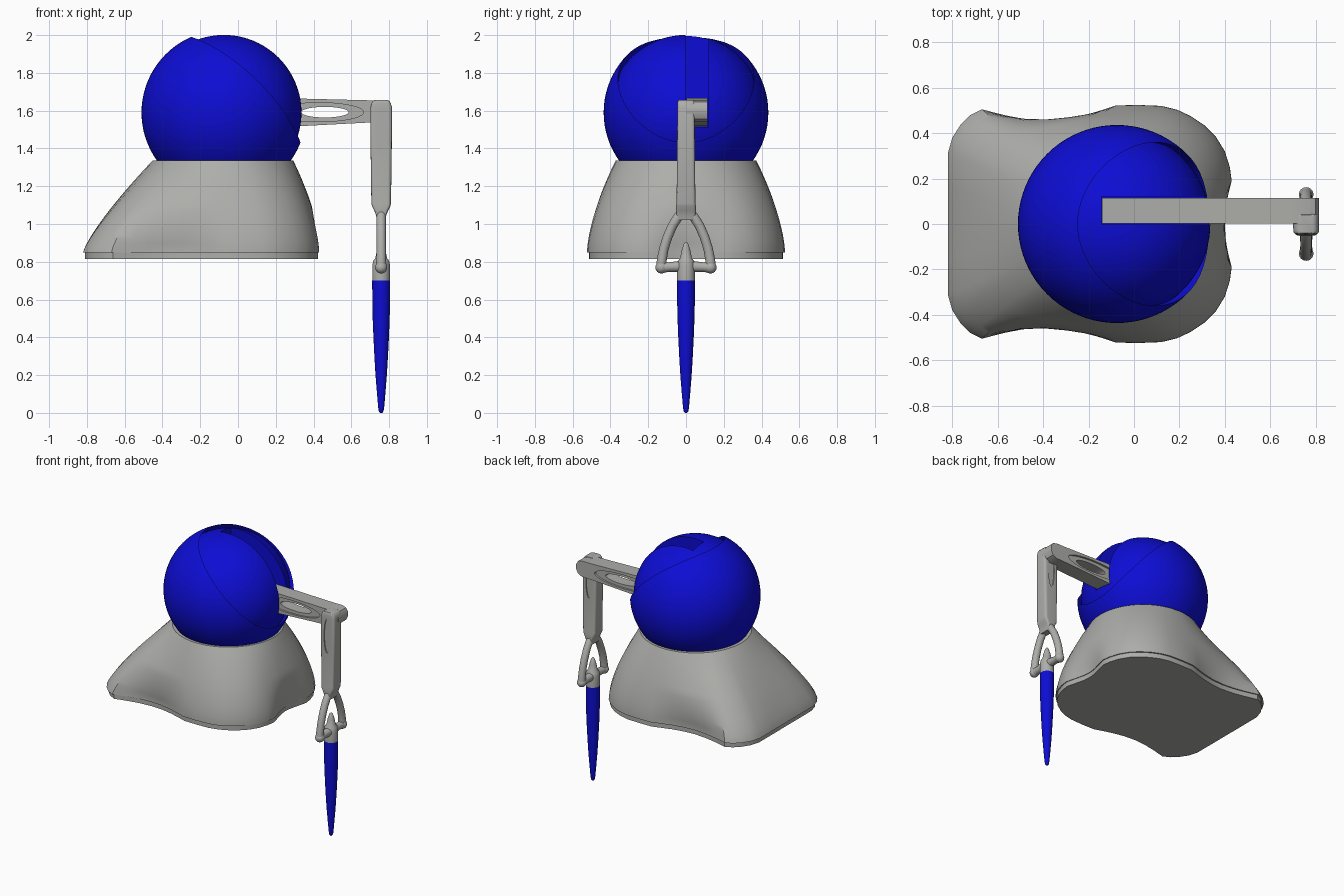
import bpy, bmesh, math
from mathutils import Vector

if "Cube" in bpy.data.objects:
    bpy.data.objects.remove(bpy.data.objects["Cube"], do_unlink=True)


def material(name, rgb):
    m = bpy.data.materials.new(name)
    m.use_nodes = True
    m.diffuse_color = (*rgb, 1)
    bsdf = next(n for n in m.node_tree.nodes if n.type == 'BSDF_PRINCIPLED')
    bsdf.inputs["Base Color"].default_value = (*rgb, 1)
    return m


GREY = material("warm_grey", (0.42, 0.42, 0.405))
BLUE = material("deep_blue", (0.004, 0.004, 0.66))


def make(name, bm, mat):
    bmesh.ops.recalc_face_normals(bm, faces=bm.faces[:])
    me = bpy.data.meshes.new(name)
    bm.to_mesh(me)
    bm.free()
    ob = bpy.data.objects.new(name, me)
    bpy.context.collection.objects.link(ob)
    me.materials.append(mat)
    return ob


def loft(name, rings, mat):
    """Skin a stack of equal rings and close both ends."""
    bm = bmesh.new()
    vs = [[bm.verts.new(p) for p in r] for r in rings]
    n = len(vs[0])
    for a, b in zip(vs, vs[1:]):
        for i in range(n):
            bm.faces.new((a[i], a[(i + 1) % n], b[(i + 1) % n], b[i]))
    bm.faces.new(vs[0])
    bm.faces.new(vs[-1])
    return make(name, bm, mat)


def sphere(name, centre, r, mat, seg=64):
    bm = bmesh.new()
    bmesh.ops.create_uvsphere(bm, u_segments=seg, v_segments=seg // 2, radius=r)
    bmesh.ops.translate(bm, verts=bm.verts[:], vec=centre)
    return make(name, bm, mat)


def box(x0, x1, y0, y1, z0, z1):
    return loft("cutter", [[(x0, y0, z), (x1, y0, z), (x1, y1, z), (x0, y1, z)]
                           for z in (z0, z1)], GREY)


def activate(ob):
    bpy.ops.object.select_all(action='DESELECT')
    ob.select_set(True)
    bpy.context.view_layer.objects.active = ob


def cut(ob, cutter):
    cutter.hide_render = True
    activate(ob)
    m = ob.modifiers.new("cut", 'BOOLEAN')
    m.operation = 'DIFFERENCE'
    m.solver = 'EXACT'
    m.object = cutter
    bpy.ops.object.modifier_apply(modifier=m.name)
    bpy.data.objects.remove(cutter, do_unlink=True)


def smooth(ob, deg=32):
    activate(ob)
    bpy.ops.object.shade_smooth_by_angle(angle=math.radians(deg))


def circle(n):
    return [(math.cos(2 * math.pi * i / n), math.sin(2 * math.pi * i / n)) for i in range(n)]


def oval_cutter(cx, cz, a, b, y0, y1):
    return loft("cutter", [[(cx + a * c, y, cz + b * s) for c, s in circle(40)]
                           for y in (y0, y1)], GREY)


# --- Base: flared skirt with scooped sides, lofted from outline to collar
CX = -0.08
scooped = [(.39, 0), (.397, .06), (.415, .13), (.43, .19), (.422, .25), (.4, .32), (.36, .385),
           (.31, .435), (.25, .475), (.19, .503), (.12, .52), (.02, .524), (-.08, .522),
           (-.14, .502), (-.22, .478), (-.3, .462), (-.39, .455), (-.48, .462), (-.57, .479),
           (-.67, .505), (-.72, .48), (-.765, .435), (-.8, .38), (-.82, .31), (-.82, .15), (-.82, 0)]


def unscooped(p):
    x, y = p
    if y < .18:
        return (.44 if x > 0 else x, y)
    return (x, .52) if -.66 < x < -.09 else p


def mirrored(half):
    return half + [(x, -y) for x, y in reversed(half[1:-1])]


foot = mirrored(scooped)
hull = mirrored([unscooped(p) for p in scooped])


def base_ring(z):
    u = (1.335 - z) / .485
    w = min(max((1.09 - z) / .22, 0), 1)
    ring = []
    for f, h in zip(foot, hull):
        rim = Vector((f[0] - CX, f[1])).normalized() * .373 + Vector((CX, 0))
        out = Vector(h).lerp(Vector(f), w)
        power = 1.6 - .35 * min(max((-f[0] - .1) / .6, 0), 1)
        ring.append((*rim.lerp(out, 1 - (1 - u) ** power), z))
    return ring


rings = [base_ring(1.335 - .485 * i / 20) for i in range(21)]
for z in (.85, .815):
    rings.append([(x * .987, y * .98, z) for x, y in foot])
smooth(loft("base", rings, GREY), 35)

# --- Ball: outer shell with an oval opening, inner ball with an arm slot
C = Vector((-.075, 0, 1.59))
D = Vector((.695, 0, .72)).normalized()
T = Vector((D.z, 0, -D.x))
Y = Vector((0, 1, 0))
shell = sphere("ball_shell", C, .436, BLUE, 80)
cut(shell, loft("cutter", [[C + T * .402 * c + Y * .36 * s + D * h for c, s in circle(72)]
                           for h in (0, .7)], BLUE))
ball = sphere("inner_ball", C, .411, BLUE, 80)
for part in (shell, ball):
    cut(part, box(-.142, .6, -.002, .12, 1.512, 2.2))
    smooth(part)

# --- Upper arm: flat tapered bar with oval recesses and an opening
profile = [(-.14, 1.515), (.33, 1.518), (.69, 1.537), (.77, 1.54), (.8, 1.555), (.815, 1.585),
           (.815, 1.62), (.8, 1.645), (.77, 1.655), (.69, 1.655), (.33, 1.664), (-.14, 1.666)]
arm = loft("upper_arm", [[(x, y, z) for x, z in profile] for y in (.002, .114)], GREY)
for y0, y1 in ((-.05, .016), (.1, .2)):
    cut(arm, oval_cutter(.43, 1.592, .235, .05, y0, y1))
cut(arm, oval_cutter(.46, 1.592, .125, .028, -.1, .3))
smooth(arm)

# --- Forearm: rounded bar narrowing into the fork, with oval grooves
LX = .758


def rounded(z, hx, hy, cx=LX, n=40, e=.3):
    return [(cx + hx * math.copysign(abs(c) ** e, c), hy * math.copysign(abs(s) ** e, s), z)
            for c, s in circle(n)]


sections = [(1.657, .03, .04), (1.652, .042, .043), (1.64, .051, .045), (1.615, .057, .046),
            (1.4, .056, .047), (1.11, .052, .05), (1.095, .049, .052), (1.07, .036, .052),
            (1.045, .027, .05), (1.02, .023, .045)]
forearm = loft("forearm", [rounded(*s) for s in sections], GREY)
for y0, y1 in ((-.1, -.04), (.04, .1)):
    cut(forearm, oval_cutter(LX, 1.485, .025, .125, y0, y1))
smooth(forearm)


def tube(name, path, radii, mat):
    """Round tube along a path lying in the yz plane."""
    rings = []
    pts = [Vector((LX, y, z)) for y, z in path]
    for i, p in enumerate(pts):
        d = (pts[min(i + 1, len(pts) - 1)] - pts[max(i - 1, 0)]).normalized()
        side = Vector((1, 0, 0)).cross(d)
        rings.append([p + radii[i] * (Vector((1, 0, 0)) * c + side * s) for c, s in circle(20)])
    ob = loft(name, rings, mat)
    smooth(ob, 45)
    return ob


# --- Fork prongs with feet and pivot pins
for tag, s in (("left", 1), ("right", -1)):
    path = [(.01, 1.075), (.04, 1.04), (.072, .99), (.098, .93), (.117, .87), (.128, .81), (.132, .765)]
    tube("fork_prong_" + tag, [(s * y, z) for y, z in path], [.025] * 5 + [.026, .028], GREY)
    smooth(sphere("fork_foot_" + tag, (LX, s * .13, .77), .032, GREY, 24))
    tube("pivot_pin_" + tag, [(s * .13, .77), (s * .09, .772), (s * .03, .775)],
         [.03, .025, .03], GREY)


def turned(name, prof, mat):
    smooth(loft(name, [[(LX + r * c, r * s, z) for c, s in circle(32)] for r, z in prof], mat), 40)


# --- Pointed hub and long tapered blade
turned("hub", [(.003, .905), (.012, .895), (.023, .86), (.031, .82), (.042, .805), (.047, .78),
               (.047, .70)], GREY)
turned("blade", [(.0475, .702), (.047, .6), (.045, .5), (.041, .4), (.036, .3), (.03, .2),
                 (.022, .1), (.016, .03), (.013, .01), (.006, 0)], BLUE)
